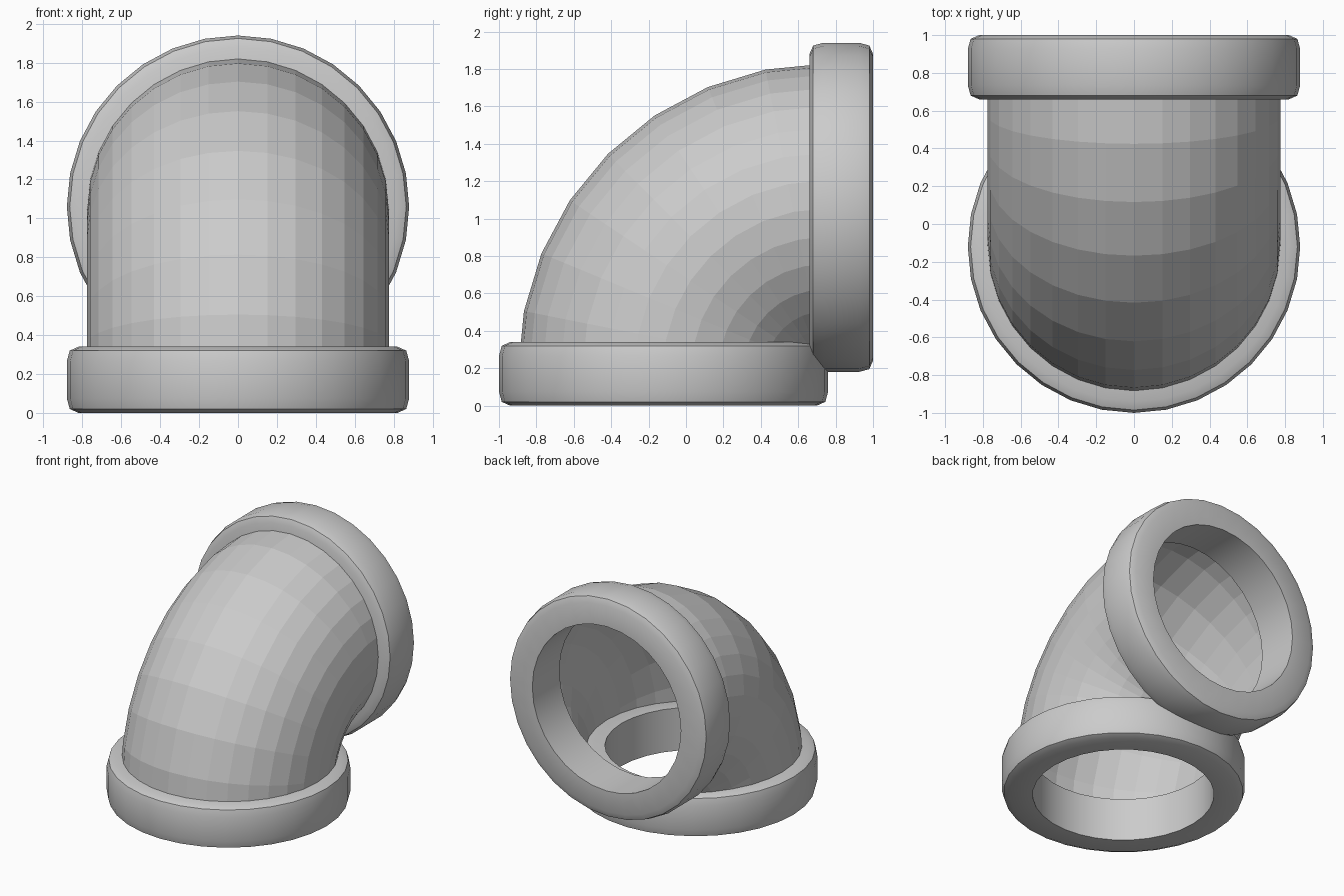
import bpy, bmesh
from math import sin, cos, pi, radians

if "Cube" in bpy.data.objects:
    bpy.data.objects.remove(bpy.data.objects["Cube"])

SIDES = 32


def loft(name, rings, wrap):
    """Mesh object from a list of closed vertex rings, optionally joined last to first."""
    bm = bmesh.new()
    loops = [[bm.verts.new(p) for p in ring] for ring in rings]
    n = len(loops[0])
    for i in range(len(loops) if wrap else len(loops) - 1):
        a, b = loops[i], loops[(i + 1) % len(loops)]
        for k in range(n):
            j = (k + 1) % n
            bm.faces.new((a[k], a[j], b[j], b[k]))
    bmesh.ops.recalc_face_normals(bm, faces=bm.faces)
    mesh = bpy.data.meshes.new(name)
    bm.to_mesh(mesh)
    bm.free()
    obj = bpy.data.objects.new(name, mesh)
    bpy.context.collection.objects.link(obj)
    return obj


# Elbow: thin flat-shaded pipe swept through a quarter turn, ending inside the collars
BEND_Y, BEND_Z, BEND_R, PIPE_R, STEPS = 0.745, 0.185, 0.868, 0.775, 8
rings = []
for s in range(STEPS + 1):
    t = s / STEPS * pi / 2
    ring = []
    for k in range(SIDES):
        a = 2 * pi * k / SIDES
        r = BEND_R + PIPE_R * cos(a)
        ring.append((PIPE_R * sin(a), BEND_Y - r * cos(t), BEND_Z + r * sin(t)))
    rings.append(ring)
loft("elbow_pipe", rings, False)

# Collars: lathed ring with softened outer corners, (radius, height)
PROFILE = [(0.655, 0.0), (0.82, 0.0), (0.865, 0.02), (0.88, 0.075),
           (0.88, 0.265), (0.865, 0.32), (0.82, 0.34), (0.655, 0.34)]


def collar(name, location, tilt):
    rings = [[(r * cos(2 * pi * k / SIDES), r * sin(2 * pi * k / SIDES), h)
              for k in range(SIDES)] for r, h in PROFILE]
    obj = loft(name, rings, True)
    obj.location = location
    obj.rotation_euler.x = tilt
    bpy.ops.object.select_all(action='DESELECT')
    obj.select_set(True)
    bpy.context.view_layer.objects.active = obj
    bpy.ops.object.shade_smooth_by_angle(angle=radians(30))


collar("bottom_collar", (0, -0.12, 0), 0)
collar("rear_collar", (0, 1.0, 1.06), pi / 2)
